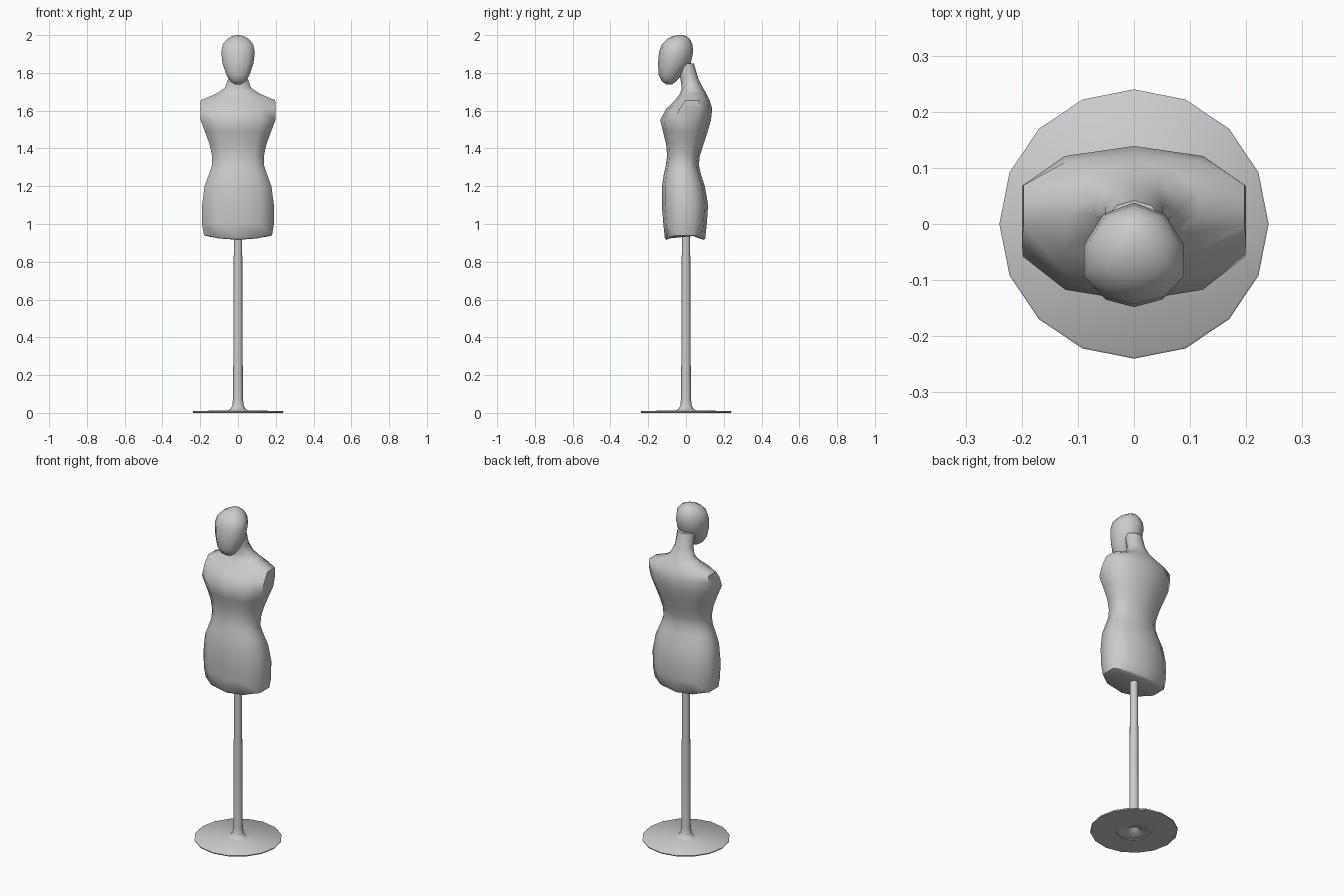
import bpy, bmesh, math

cube = bpy.data.objects.get("Cube")
if cube:
    bpy.data.objects.remove(cube)

grey = bpy.data.materials.new("plain_grey")
grey.use_nodes = True
colour = (0.6, 0.6, 0.6, 1)
grey.diffuse_color = colour
grey.node_tree.nodes["Principled BSDF"].inputs["Base Color"].default_value = colour


def loft(name, rings, sharp=55):
    """Skin a list of point rings, closing both ends."""
    bm = bmesh.new()
    loops = [[bm.verts.new(p) for p in ring] for ring in rings]
    n = len(loops[0])
    for a, b in zip(loops, loops[1:]):
        for i in range(n):
            j = (i + 1) % n
            bm.faces.new((a[i], a[j], b[j], b[i]))
    bm.faces.new(loops[0][::-1])
    bm.faces.new(loops[-1])
    bmesh.ops.recalc_face_normals(bm, faces=bm.faces)
    mesh = bpy.data.meshes.new(name)
    bm.to_mesh(mesh)
    bm.free()
    obj = bpy.data.objects.new(name, mesh)
    bpy.context.collection.objects.link(obj)
    mesh.materials.append(grey)
    bpy.ops.object.select_all(action='DESELECT')
    obj.select_set(True)
    bpy.context.view_layer.objects.active = obj
    bpy.ops.object.shade_smooth_by_angle(angle=math.radians(sharp))
    return obj


def body_ring(z, half, front, back, middle=0.5, square=1.0, lift=0.0, sides=10):
    """Oval cross-section; lift raises its left and right ends."""
    mid = front + (back - front) * middle
    widest = math.sin(math.radians(72))
    pts = []
    for i in range(sides):
        a = math.tau * i / sides
        s, c = math.sin(a) / widest, math.cos(a)
        reach = abs(c) ** square
        y = mid + reach * (back - mid) if c > 0 else mid - reach * (mid - front)
        pts.append((half * s, y, z + lift * s * s))
    return pts


def round_ring(radius, z, sides=16):
    return [(radius * math.cos(math.tau * i / sides),
             radius * math.sin(math.tau * i / sides), z) for i in range(sides)]


# Torso: height, half width, front, back
torso = [
    (1.00, 0.19, -0.12, 0.11), (1.10, 0.19, -0.128, 0.117),
    (1.20, 0.177, -0.127, 0.10), (1.26, 0.155, -0.118, 0.08),
    (1.31, 0.138, -0.107, 0.068), (1.36, 0.137, -0.10, 0.073),
    (1.42, 0.15, -0.105, 0.092), (1.49, 0.175, -0.122, 0.115),
    (1.55, 0.198, -0.137, 0.132),
]
rings = [body_ring(0.916, 0.165, -0.105, 0.095, square=0.75, lift=0.02),
         body_ring(0.925, 0.18, -0.112, 0.102, square=0.75, lift=0.015)]
rings += [body_ring(*r, square=0.75) for r in torso]

# Shoulders and neck, continuing the torso
rings += [body_ring(1.61, 0.2, -0.105, 0.139, square=0.75),
          body_ring(1.655, 0.197, -0.058, 0.125, square=0.8)]
rings += [body_ring(*r) for r in (
    (1.69, 0.115, -0.032, 0.108), (1.72, 0.07, -0.022, 0.09),
    (1.77, 0.051, -0.03, 0.065), (1.85, 0.05, -0.05, 0.042))]
loft("torso_and_neck", rings)

# Head: egg shape, widest toward the face
head = [
    (1.738, 0.015, -0.10, -0.075), (1.755, 0.04, -0.128, -0.052),
    (1.79, 0.062, -0.145, -0.02), (1.85, 0.082, -0.148, 0.025),
    (1.91, 0.089, -0.143, 0.038), (1.95, 0.081, -0.128, 0.034),
    (1.98, 0.057, -0.10, 0.02), (1.995, 0.03, -0.068, 0.0),
    (2.0, 0.01, -0.045, -0.02),
]
loft("head", [body_ring(*r, middle=0.4) for r in head], 70)

# Stand: hollowed underside, disc, flared foot and pole
stand = [
    (0.01, 0.03), (0.022, 0.025), (0.04, 0.004), (0.1, 0.004), (0.1, 0),
    (0.238, 0), (0.24, 0.006), (0.236, 0.01), (0.055, 0.013), (0.04, 0.02),
    (0.03, 0.04), (0.026, 0.08), (0.024, 0.48), (0.022, 0.95),
]
loft("stand", [round_ring(r, z) for r, z in stand], 50)
